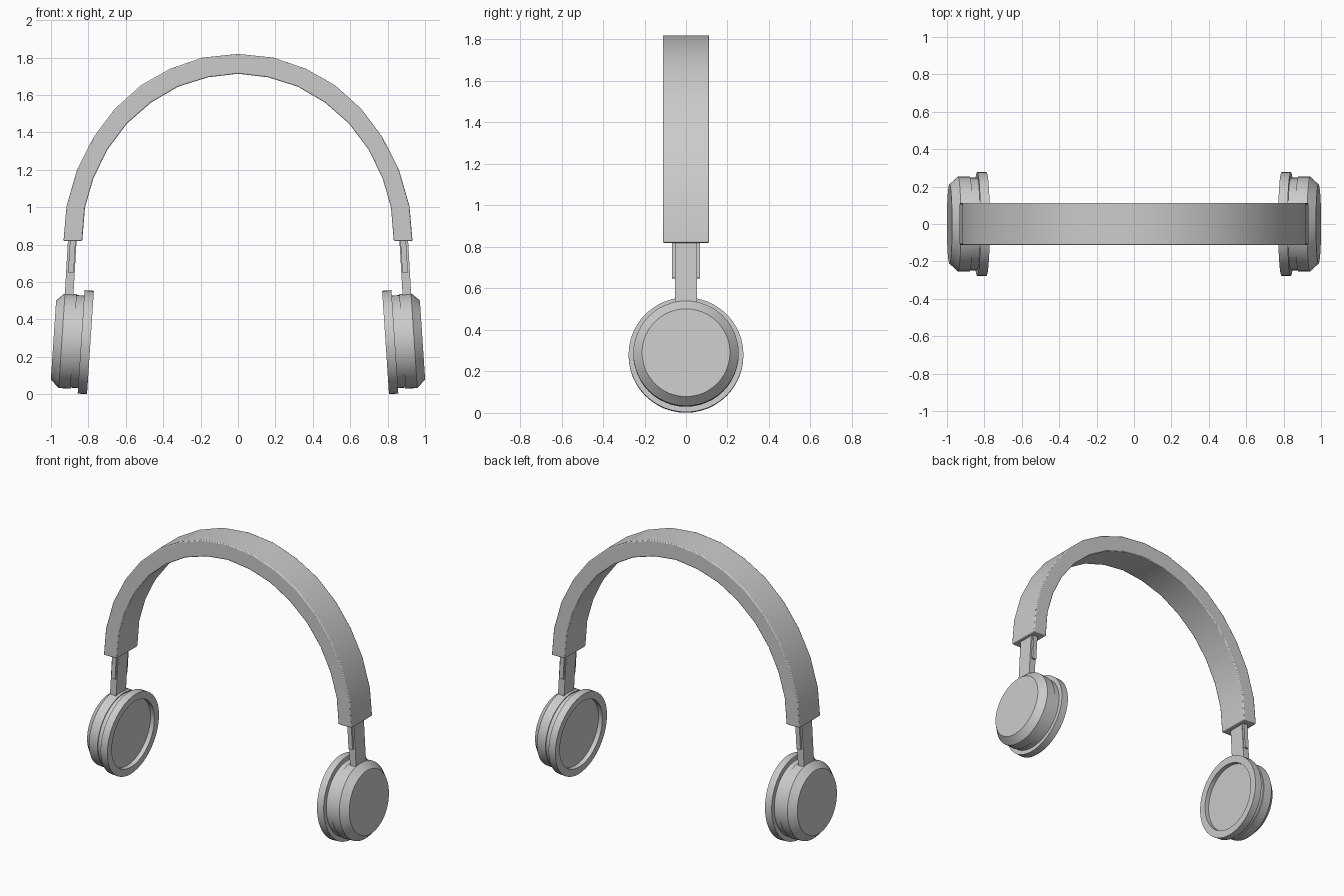
import bpy, bmesh, math
from mathutils import Matrix, Vector

if "Cube" in bpy.data.objects:
    bpy.data.objects.remove(bpy.data.objects["Cube"])

TILT = math.radians(3.8)


def finish(name, bm, bevel=0.0, mirror=False, angle=30):
    bmesh.ops.recalc_face_normals(bm, faces=bm.faces)
    me = bpy.data.meshes.new(name)
    bm.to_mesh(me)
    bm.free()
    ob = bpy.data.objects.new(name, me)
    bpy.context.collection.objects.link(ob)
    bpy.ops.object.select_all(action='DESELECT')
    ob.select_set(True)
    bpy.context.view_layer.objects.active = ob
    bpy.ops.object.shade_smooth_by_angle(angle=math.radians(angle))
    if bevel:
        m = ob.modifiers.new("Bevel", 'BEVEL')
        m.width, m.segments = bevel, 2
        m.limit_method, m.angle_limit = 'ANGLE', math.radians(50)
    if mirror:
        ob.modifiers.new("Mirror", 'MIRROR')
    return ob


def tilted_box(name, centre, size, tilt):
    bm = bmesh.new()
    bmesh.ops.create_cube(bm, size=1)
    mat = Matrix.Translation(centre) @ Matrix.Rotation(-tilt, 4, 'Y') @ Matrix.Diagonal((*size, 1))
    bmesh.ops.transform(bm, matrix=mat, verts=bm.verts)
    return finish(name, bm, mirror=True)


def revolve(name, profile, steps=48):
    # (distance along axis, radius) spun about x, tilted and moved to the ear
    bm = bmesh.new()
    vs = [bm.verts.new((t, 0, r)) for t, r in profile]
    es = [bm.edges.new(p) for p in zip(vs, vs[1:])]
    bmesh.ops.spin(bm, geom=vs + es, axis=(1, 0, 0), cent=(0, 0, 0),
                   angle=math.tau, steps=steps, use_duplicate=False)
    bmesh.ops.remove_doubles(bm, verts=bm.verts, dist=1e-4)
    mat = Matrix.Translation((0.789, 0, 0.277)) @ Matrix.Rotation(-TILT, 4, 'Y')
    bmesh.ops.transform(bm, matrix=mat, verts=bm.verts)
    return finish(name, bm, mirror=True)


# Headband: arched strip, outer and inner outlines from the crown down
outer = [(0, 1.82), (.19, 1.80), (.364, 1.74), (.519, 1.652), (.66, 1.525),
         (.772, 1.375), (.861, 1.2), (.917, 1.005), (.933, .82)]
inner = [(0, 1.714), (.16, 1.695), (.32, 1.645), (.465, 1.56), (.594, 1.447),
         (.697, 1.31), (.772, 1.158), (.818, 1.0), (.833, .82)]


def full(half):
    return [(-x, z) for x, z in half[:0:-1]] + half


bm = bmesh.new()
rings = []
for (ox, oz), (ix, iz) in zip(full(outer), full(inner)):
    rings.append([bm.verts.new(c) for c in ((ox, -.112, oz), (ox, .112, oz),
                                            (ix, .112, iz), (ix, -.112, iz))])
for a, b in zip(rings, rings[1:]):
    for i in range(4):
        j = (i + 1) % 4
        bm.faces.new((a[i], a[j], b[j], b[i]))
bm.faces.new(rings[0])
bm.faces.new(rings[-1])
finish("headband", bm, bevel=0.006)

# Sliding arms and the wider sleeves around their upper ends
tilted_box("slider_arm", Vector((.895, 0, .67)), (.046, .106, .34), math.radians(-3.3) * -1)
tilted_box("arm_sleeve", Vector((.888, 0, .742)), (.03, .134, .185), math.radians(3.3))

# Ear cups: chamfered shell with a slightly narrower neck
revolve("ear_cup", [(.03, 0), (.03, .248), (.09, .248), (.09, .254),
                    (.153, .254), (.198, .212), (.198, 0)])

# Ear cushions: raised rim with a shallow recess
revolve("ear_cushion", [(.03, 0), (.03, .228), (0, .228), (0, .277),
                        (.05, .277), (.05, .24), (.045, 0)])
